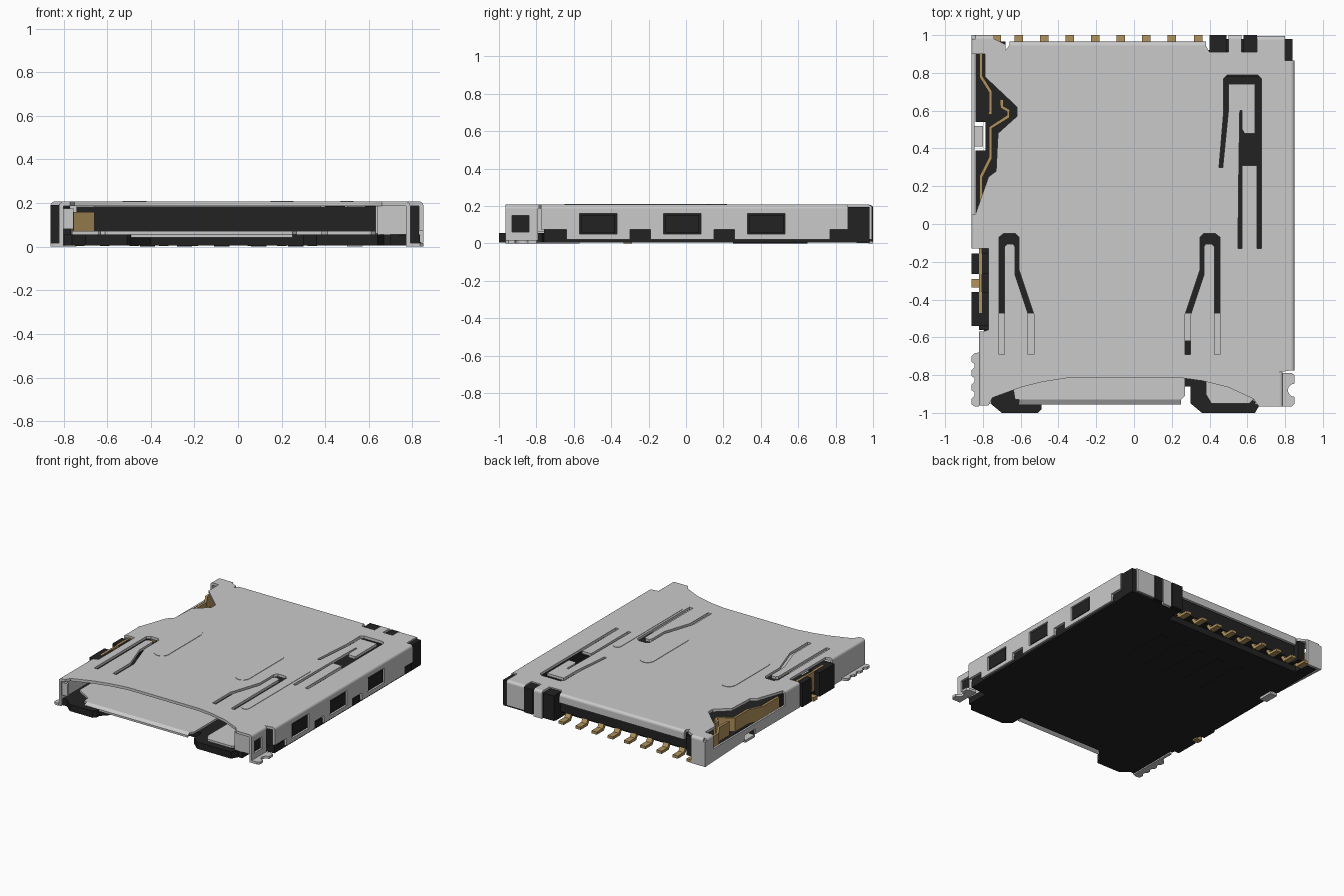
import bpy, bmesh, math
from mathutils import Vector

if "Cube" in bpy.data.objects:
    bpy.data.objects.remove(bpy.data.objects["Cube"])


def material(name, col):
    m = bpy.data.materials.new(name)
    m.diffuse_color = (*col, 1)
    m.use_nodes = True
    m.node_tree.nodes["Principled BSDF"].inputs["Base Color"].default_value = m.diffuse_color
    return m


STEEL = material("steel grey", (0.59, 0.59, 0.59))
BLACK = material("black plastic", (0.016, 0.016, 0.016))
GOLD = material("contact gold", (0.44, 0.29, 0.11))


def finish(name, bm, mat):
    bmesh.ops.remove_doubles(bm, verts=bm.verts, dist=1e-5)
    bmesh.ops.recalc_face_normals(bm, faces=bm.faces)
    me = bpy.data.meshes.new(name)
    bm.to_mesh(me)
    bm.free()
    me.materials.clear()
    me.materials.append(mat)
    ob = bpy.data.objects.new(name, me)
    bpy.context.scene.collection.objects.link(ob)
    return ob


def plate(name, loops, lo, hi, mat, axis='z'):
    """Sheet with holes: first loop is the outline, extruded lo..hi along axis."""
    cu = bpy.data.curves.new(name, 'CURVE')
    cu.dimensions, cu.fill_mode, cu.extrude = '2D', 'BOTH', (hi - lo) / 2
    for pts in loops:
        s = cu.splines.new('POLY')
        s.points.add(len(pts) - 1)
        for p, c in zip(s.points, pts):
            p.co = (c[0], c[1], 0, 1)
        s.use_cyclic_u = True
    tmp = bpy.data.objects.new(name + "_tmp", cu)
    bpy.context.scene.collection.objects.link(tmp)
    dg = bpy.context.evaluated_depsgraph_get()
    me = bpy.data.meshes.new_from_object(tmp.evaluated_get(dg))
    bpy.data.objects.remove(tmp)
    bpy.data.curves.remove(cu)
    bm = bmesh.new()
    bm.from_mesh(me)
    bpy.data.meshes.remove(me)
    mid = (lo + hi) / 2
    for v in bm.verts:
        u, w, t = v.co.x, v.co.y, v.co.z + mid
        v.co = {'z': (u, w, t), 'x': (t, u, w), 'y': (u, t, w)}[axis]
    return finish(name, bm, mat)


def rect(a, b, c, d):
    return [(a, c), (b, c), (b, d), (a, d)]


def box(name, x0, x1, y0, y1, z0, z1, mat):
    return plate(name, [rect(x0, x1, y0, y1)], z0, z1, mat)


def stadium(x0, x1, y0, y1, n=8):
    r, cx = (x1 - x0) / 2, (x0 + x1) / 2
    arc = [math.pi * i / n for i in range(n + 1)]
    return ([(cx + r * math.cos(a), y1 - r + r * math.sin(a)) for a in arc] +
            [(cx - r * math.cos(a), y0 + r - r * math.sin(a)) for a in arc])


TOP, T = 0.207, 0.02


def bend(name, p, q, out):
    """Quarter-round fold along a shell edge."""
    bm = bmesh.new()
    for e in (p, q):
        base = Vector((*e, TOP - T))
        bm.verts.new(base)
        for i in range(7):
            a = math.pi / 2 * i / 6
            bm.verts.new(base + Vector((out[0] * T * math.sin(a), out[1] * T * math.sin(a), T * math.cos(a))))
    bmesh.ops.convex_hull(bm, input=bm.verts)
    return finish(name, bm, STEEL)


def strip(name, path, w, z0, z1, mat):
    """Flat ribbon of width w standing along a plan path."""
    left, right = [], []
    for i, p in enumerate(path):
        a, b = Vector(path[max(i - 1, 0)]), Vector(path[min(i + 1, len(path) - 1)])
        d = (b - a).normalized()
        n = Vector((-d.y, d.x)) * w / 2
        left.append(tuple(Vector(p) + n))
        right.append(tuple(Vector(p) - n))
    return plate(name, [left + right[::-1]], z0, z1, mat)


# --- top shell with spring cut-outs ---
outline = [(-.80, -.96), (-.77, -.96), (-.75, -.92), (-.6, -.865), (-.48, -.835), (-.35, -.815), (.25, -.815),
           (.36, -.83), (.5, -.865), (.63, -.925), (.66, -.965), (.77, -.965), (.77, -.785), (.83, -.775),
           (.83, .865), (.80, .865), (.80, .975), (.65, .975), (.65, .91), (.57, .91), (.57, .98), (.5, .98),
           (.5, .91), (.4, .91), (.38, .945), (-.66, .945), (-.68, .92), (-.68, .95), (-.74, .98), (-.84, .98),
           (-.84, .90), (-.79, .90), (-.79, .78), (-.62, .62), (-.62, .57), (-.72, .48), (-.73, .28),
           (-.77, .25), (-.84, .05), (-.84, -.13), (-.77, -.13), (-.77, -.56), (-.80, -.57)]
spring = [(-.715, -.69), (-.685, -.69), (-.685, -.12), (-.67, -.105), (-.64, -.105), (-.63, -.12), (-.63, -.27),
          (-.56, -.48), (-.56, -.69), (-.53, -.69), (-.53, -.48), (-.61, -.24), (-.61, -.07), (-.63, -.05),
          (-.69, -.05), (-.715, -.07)]
spring_r = [(-.26 - x, y) for x, y in spring]
eject = [(.475, .77), (.475, .6), (.45, .3), (.47, .3), (.5, .6), (.5, .74), (.64, .74), (.64, .48), (.585, .48),
         (.573, .5), (.573, .6), (.56, .6), (.555, .3), (.55, -.13), (.573, -.13), (.573, .31), (.65, .31),
         (.65, -.13), (.675, -.13), (.675, .77), (.655, .79), (.495, .79)]
plate("top_shell", [outline, spring, spring_r, eject], TOP - T, TOP, STEEL)
for i, s in enumerate([(-.53, -.42, -.28, .22), (.15, .255, -.28, .22), (.47, .53, -.65, .13)]):
    plate(f"embossed_rib_{i}", [stadium(*s)], TOP - .002, TOP + .003, STEEL)

# --- folded shell edges ---
folds = [((.83, -.775), (.83, .865), (1, 0)), ((-.66, .945), (.38, .945), (0, 1)),
         ((.65, .975), (.80, .975), (0, 1)), ((.5, .98), (.57, .98), (0, 1)),
         ((-.84, .98), (-.74, .98), (0, 1)), ((-.84, .90), (-.84, .98), (-1, 0)),
         ((-.84, -.13), (-.84, .05), (-1, 0)), ((-.80, -.96), (-.80, -.57), (-1, 0)),
         ((.77, -.965), (.77, -.785), (1, 0))]
for i, f in enumerate(folds):
    bend(f"shell_fold_{i}", *f)

# --- right wall with windows and lower notches (plan is y, z) ---
zt = TOP - T
wall = [(-.775, zt), (-.775, .075), (-.64, .075), (-.64, .02), (-.30, .02), (-.30, .075), (-.19, .075), (-.19, .02),
        (.15, .02), (.15, .075), (.26, .075), (.26, .02), (.77, .02), (.77, .075), (.865, .075), (.865, zt)]
windows = [rect(y, y + .2, .05, .16) for y in (-.57, -.12, .33)]
plate("right_wall", [wall] + windows, .83, .85, STEEL, 'x')
for i, y in enumerate((-.56, -.11, .34)):
    box(f"window_latch_{i}", .80, .845, y, y + .18, .058, .152, BLACK)

# --- right front post, foot and folded front flange ---
plate("front_post", [rect(-.965, -.79, .01, zt), rect(-.93, -.84, .06, .15)], .77, .79, STEEL, 'x')
box("post_plug", .74, .775, -.93, -.84, .05, .155, BLACK)
box("front_flange", .64, .77, -.955, -.935, .055, zt, STEEL)
box("guide_rail", .63, .65, -.94, -.70, .06, zt, STEEL)
notch = [(.85 - .035 * math.cos(a), -.88 + .035 * math.sin(a)) for a in [math.pi * (i / 8 - .5) for i in range(9)]]
plate("right_foot", [[(.77, -.965), (.835, -.965), (.85, -.95)] + notch + [(.85, -.80), (.835, -.79), (.77, -.79)]],
      0, .018, STEEL)

# --- left walls and feet ---
box("left_front_wall", -.82, -.80, -.96, -.57, .0, zt, STEEL)
box("left_front_curl", -.80, -.755, -.95, -.93, .08, .175, STEEL)
scallop = [(-.82, -.965)]
for k in range(4):
    y = -.955 + k * .075
    scallop += [(-.845, y - .01), (-.86, y), (-.86, y + .03), (-.845, y + .045)]
plate("left_foot", [scallop + [(-.82, -.68)]], 0, .018, STEEL)
side = [(-.13, .02), (.40, .02), (.40, .06), (.53, .06), (.53, .02), (1.0, .0), (1.0, zt), (.90, zt), (.90, .10),
        (.05, .10), (.05, zt), (-.13, zt)]
plate("left_wall", [side], -.86, -.845, STEEL, 'x')
box("left_solder_tab", -.86, -.80, .41, .52, 0, .018, STEEL)

# --- back walls and tabs ---
box("back_left_wall", -.86, -.74, .98, 1.0, 0, zt, STEEL)
box("back_right_wall", .65, .80, .975, .995, .02, zt, STEEL)
box("back_tab", .5, .57, .98, 1.0, 0, zt, STEEL)
box("back_lip", -.66, .38, .945, .965, .14, zt, STEEL)

# --- black housing: floor, side rails, rear wall ---
floor = [(-.76, -.95), (-.70, -1), (-.51, -1), (-.49, -.98), (-.49, -.95), (-.40, -.86), (.30, -.86), (.30, -.95),
         (.36, -1), (.64, -1), (.67, -.95), (.70, -.95), (.70, -.77), (.835, -.76), (.835, .98), (.40, .98),
         (.40, .85), (-.75, .85), (-.75, .97), (-.84, .97), (-.84, .54), (-.785, .54), (-.785, .39), (-.84, .39),
         (-.84, -.13), (-.795, -.13), (-.795, -.95)]
plate("housing_floor", [floor], .005, .055, BLACK)
box("right_rail", .70, .83, -.76, .97, .05, zt, BLACK)
box("right_back_corner", .79, .838, .865, .98, .01, .195, BLACK)
box("rear_wall", -.74, .70, .78, .92, .05, zt - .002, BLACK)
box("rear_left_post", -.735, -.68, .90, .965, .03, .18, BLACK)
box("left_rail", -.80, -.765, -.56, .05, .05, .17, BLACK)
for x0, x1 in ((.40, .49), (.58, .65)):
    box("rear_bump", x0, x1, .90, 1.0, .01, .198, BLACK)
for y0, y1 in ((-.54, -.36), (-.265, -.155)):
    box("switch_block", -.86, -.77, y0, y1, .01, .19, BLACK)
box("switch_bridge", -.82, -.77, -.56, -.13, .01, .18, BLACK)
for i in range(5):
    box(f"floor_rib_{i}", -.45 + i * .17, -.38 + i * .17, .25, .65, 0, .01, BLACK)

# --- lower guide tray with sloped front lip ---
tray = [(-.76, -.47), (-.76, -.80), (-.64, -.87), (-.63, -.93), (.25, -.93), (.27, -.91), (.27, -.62), (.38, -.62),
        (.38, -.90), (.41, -.95), (.61, -.95), (.63, -.93), (.65, -.47)]
plate("guide_tray", [tray], .057, .072, STEEL)
plate("tray_lip", [[(-.93, .072), (-.955, .057), (-.955, .042), (-.93, .057)]], -.61, .25, STEEL, 'x')

# --- gold contacts ---
tail = [(.80, .07), (.90, .07), (.93, .022), (1.0, .022), (1.0, .002), (.915, .002), (.885, .05), (.80, .05)]
for i, x in enumerate((-.725, -.61, -.475, -.34, -.205, -.07, .065, .20, .34)):
    plate(f"contact_tail_{i}", [tail], x - .022, x + .022, GOLD, 'x')
strip("detect_spring_a", [(-.81, .93), (-.81, .78), (-.76, .70), (-.76, .58)], .018, .056, .16, GOLD)
strip("detect_spring_b", [(-.70, .66), (-.70, .62), (-.665, .60), (-.665, .57), (-.76, .51), (-.76, .35),
                          (-.81, .25), (-.81, .06)], .018, .056, .16, GOLD)
box("switch_blade", -.82, -.805, -.47, -.13, .05, .193, GOLD)
box("switch_tail", -.86, -.81, -.335, -.29, .0, .03, GOLD)

# --- smooth the folds, keep edges sharp ---
for ob in bpy.context.scene.objects:
    ob.select_set(True)
    bpy.context.view_layer.objects.active = ob
bpy.ops.object.shade_smooth_by_angle(angle=math.radians(30))
